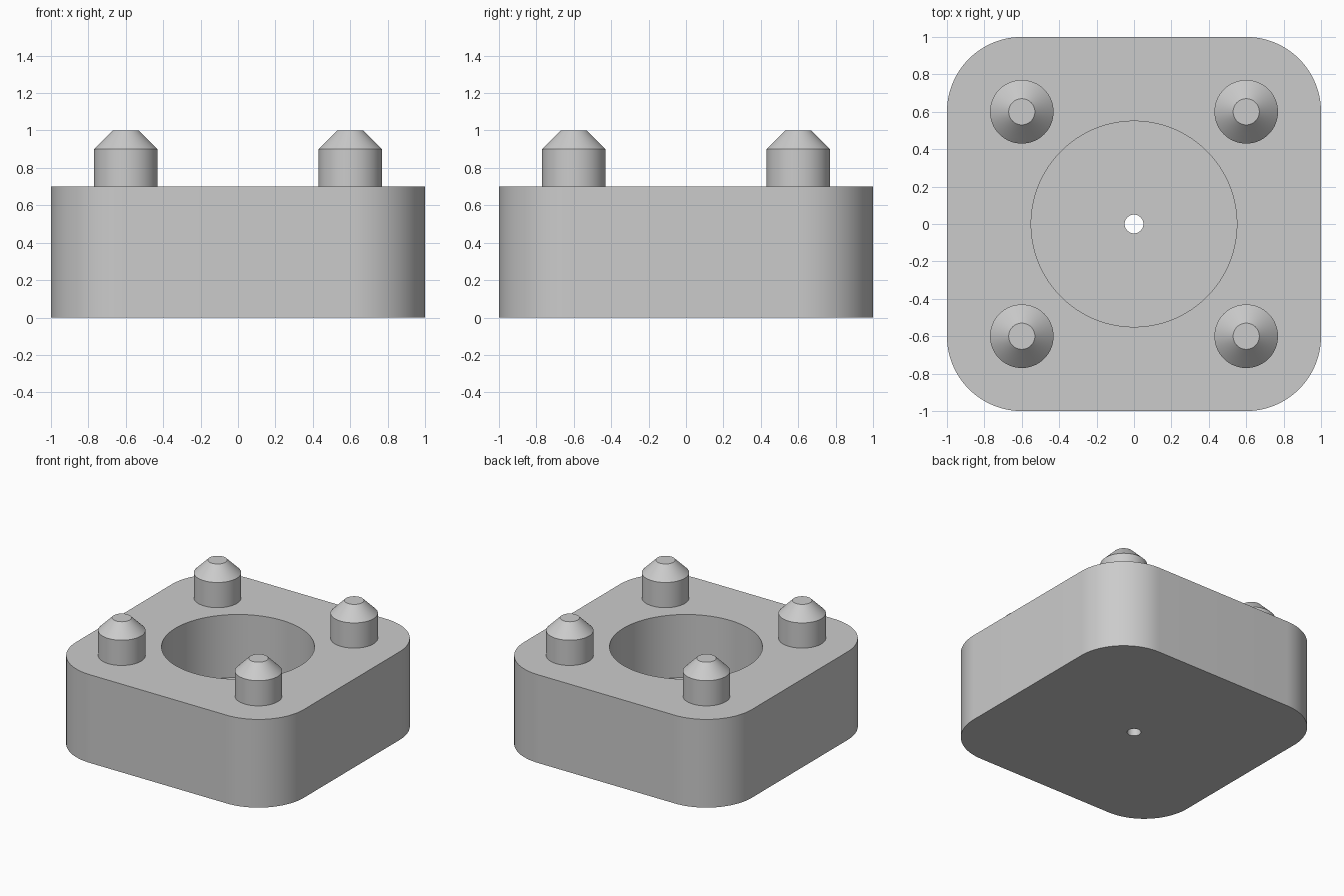
import bpy
import bmesh
from math import cos, sin, pi, radians

if "Cube" in bpy.data.objects:
    bpy.data.objects.remove(bpy.data.objects["Cube"], do_unlink=True)

ARC = 25              # points per rounded corner
COUNT = 4 * ARC       # points per ring

grey = bpy.data.materials.new("light_grey")
grey.use_nodes = True
colour = (0.6, 0.6, 0.6, 1)
grey.diffuse_color = colour
grey.node_tree.nodes["Principled BSDF"].inputs["Base Color"].default_value = colour


def circle(radius, z):
    angles = [2 * pi * (k + 0.5) / COUNT for k in range(COUNT)]
    return [(radius * cos(a), radius * sin(a), z) for a in angles]


def rounded_square(half, corner, z):
    points = []
    for sx, sy, start in ((1, 1, 0), (-1, 1, 1), (-1, -1, 2), (1, -1, 3)):
        for i in range(ARC):
            a = pi / 2 * (start + i / (ARC - 1))
            points.append((sx * (half - corner) + corner * cos(a),
                           sy * (half - corner) + corner * sin(a), z))
    return points


def skin(name, rings, closed, location=(0, 0, 0)):
    """Join successive rings into a solid, either looping round or capped."""
    bm = bmesh.new()
    loops = [[bm.verts.new(p) for p in ring] for ring in rings]
    pairs = list(zip(loops, loops[1:]))
    if closed:
        pairs.append((loops[-1], loops[0]))
    else:
        bm.faces.new(loops[0])
        bm.faces.new(loops[-1])
    for low, high in pairs:
        for k in range(COUNT):
            n = (k + 1) % COUNT
            bm.faces.new((low[k], low[n], high[n], high[k]))
    bmesh.ops.recalc_face_normals(bm, faces=bm.faces)
    mesh = bpy.data.meshes.new(name)
    bm.to_mesh(mesh)
    bm.free()
    mesh.materials.append(grey)
    obj = bpy.data.objects.new(name, mesh)
    obj.location = location
    bpy.context.collection.objects.link(obj)
    bpy.ops.object.select_all(action="DESELECT")
    obj.select_set(True)
    bpy.context.view_layer.objects.active = obj
    bpy.ops.object.shade_smooth_by_angle(angle=radians(30))
    return obj


# Rounded block with a wide blind bore and a small drain hole through its floor
skin("block", [
    circle(0.05, 0),
    rounded_square(1, 0.4, 0),
    rounded_square(1, 0.4, 0.7),
    circle(0.55, 0.7),
    circle(0.55, 0.2),
    circle(0.05, 0.2),
], closed=True)

# Four chamfered locating pins, set slightly into the block
for side, x in (("left", 0.6), ("right", -0.6)):
    for end, y in (("front", -0.6), ("back", 0.6)):
        skin(f"{end}_{side}_pin", [
            circle(0.17, 0.65),
            circle(0.17, 0.9),
            circle(0.07, 1),
        ], closed=False, location=(x, y, 0))
